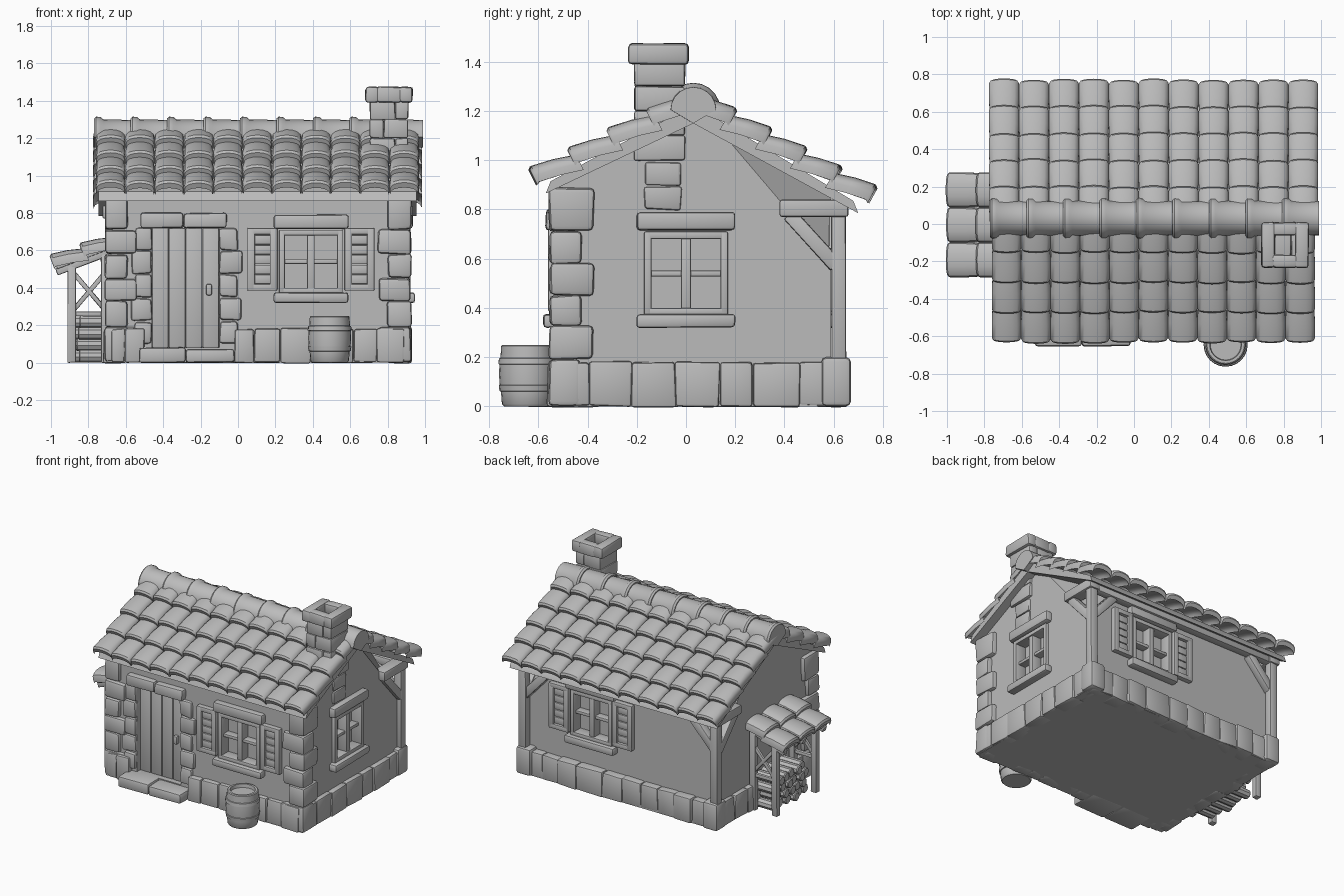
import bpy, bmesh, math, random
from mathutils import Vector, Matrix

random.seed(4)
if "Cube" in bpy.data.objects:
    bpy.data.objects.remove(bpy.data.objects["Cube"], do_unlink=True)

clay = bpy.data.materials.new("grey clay")
clay.use_nodes = True
GREY = (0.5, 0.5, 0.5, 1)
clay.diffuse_color = GREY
clay.node_tree.nodes["Principled BSDF"].inputs["Base Color"].default_value = GREY
clay.node_tree.nodes["Principled BSDF"].inputs["Roughness"].default_value = 0.8
parts = []


def finish(name, bm):
    bmesh.ops.recalc_face_normals(bm, faces=bm.faces)
    mesh = bpy.data.meshes.new(name)
    bm.to_mesh(mesh)
    bm.free()
    mesh.materials.append(clay)
    ob = bpy.data.objects.new(name, mesh)
    bpy.context.collection.objects.link(ob)
    parts.append(ob)
    return ob


def add_box(bm, box, m=Matrix(), bevel=0.012, jitter=0.0):
    a, b, c, d, e, f = box
    tmp = bmesh.new()
    bmesh.ops.create_cube(tmp, size=1)
    for v in tmp.verts:
        v.co = Vector(((a + b) / 2 + v.co.x * (b - a), (c + d) / 2 + v.co.y * (d - c), (e + f) / 2 + v.co.z * (f - e)))
        v.co += Vector([random.uniform(-jitter, jitter) for _ in range(3)])
    if bevel:
        bmesh.ops.bevel(tmp, geom=tmp.edges[:], offset=bevel, segments=2, profile=0.5, affect='EDGES')
    tmp.transform(m)
    scratch = bpy.data.meshes.new("scratch")
    tmp.to_mesh(scratch)
    tmp.free()
    bm.from_mesh(scratch)
    bpy.data.meshes.remove(scratch)


def boxes(name, items, m=Matrix(), bevel=0.012, jitter=0.0):
    bm = bmesh.new()
    for it in items:
        add_box(bm, it, m, bevel, jitter)
    return finish(name, bm)


def bars(name, pairs, t=0.02):
    # square timbers between pairs of points
    bm = bmesh.new()
    for p, q in pairs:
        p, q = Vector(p), Vector(q)
        m = Matrix.Translation((p + q) / 2) @ (q - p).to_track_quat('Z', 'X').to_matrix().to_4x4()
        h = (q - p).length / 2
        add_box(bm, (-t, t, -t, t, -h, h), m, t * 0.3, 0.002)
    return finish(name, bm)


def loft(bm, rings):
    rows = [[bm.verts.new(p) for p in r] for r in rings]
    n = len(rows[0])
    for r, s in zip(rows, rows[1:]):
        for i in range(n):
            bm.faces.new((r[i], r[(i + 1) % n], s[(i + 1) % n], s[i]))
    bm.faces.new(rows[0])
    bm.faces.new(rows[-1])


def lathe(bm, profile, m, n=20):
    loft(bm, [[m @ Vector((r * math.cos(i * math.tau / n), r * math.sin(i * math.tau / n), z)) for i in range(n)]
              for r, z in profile])


def frame(origin, u, d):
    # wall-local axes: along the wall, outwards, up
    m = Matrix((u, d, (0, 0, 1))).transposed().to_4x4()
    return Matrix.Translation(origin) @ m


X0, X1, Y0, Y1, RY = -0.68, 0.89, -0.525, 0.59, 0.03
FRONT = frame((0, Y0, 0), (1, 0, 0), (0, -1, 0))
BACK = frame((0, Y1, 0), (-1, 0, 0), (0, 1, 0))
RIGHT = frame((X1, 0, 0), (0, 1, 0), (1, 0, 0))
LEFT = frame((X0, 0, 0), (0, -1, 0), (-1, 0, 0))

# Plastered walls with door and window recesses and open upper back corners
bm = bmesh.new()
outline = [(Y0, 0), (Y1, 0), (Y1, 0.86), (RY, 1.17), (Y0, 0.89)]
loft(bm, [[Vector((x, y, z)) for y, z in outline] for x in (X0, X1)])
for s, x in ((1, X1), (-1, X0)):
    no = Vector((s / 0.17, 1 / 0.17, 1 / 0.2))
    res = bmesh.ops.bisect_plane(bm, geom=bm.verts[:] + bm.edges[:] + bm.faces[:], plane_co=(x, Y1, 0.59),
                                 plane_no=no.normalized(), clear_outer=True)
    bmesh.ops.holes_fill(bm, edges=[e for e in bm.edges if e.is_boundary])
walls = finish("walls", bm)
cut = bmesh.new()
for m, box in ((FRONT, (-0.46, -0.1, -0.07, 0.1, 0.08, 0.73)), (FRONT, (0.23, 0.55, -0.06, 0.1, 0.36, 0.71)),
               (BACK, (-0.51, -0.19, -0.06, 0.1, 0.36, 0.71)), (RIGHT, (-0.17, 0.17, -0.06, 0.1, 0.37, 0.7))):
    add_box(cut, box, m, 0)
cutter = finish("recess_cutter", cut)
cutter.hide_render = True
mod = walls.modifiers.new("recesses", 'BOOLEAN')
mod.operation, mod.object, mod.solver = 'DIFFERENCE', cutter, 'EXACT'
bpy.context.view_layer.objects.active = walls
bpy.ops.object.modifier_apply(modifier="recesses")
parts.remove(cutter)
bpy.data.objects.remove(cutter, do_unlink=True)


# Stone footing courses
def stone_row(name, m, u0, u1, count, z1=0.18, out=0.035):
    w = (u1 - u0) / count
    cuts = [u0] + [u0 + w * (i + random.uniform(-0.2, 0.2)) for i in range(1, count)] + [u1]
    return boxes(name, [(a, b, -0.06, out + random.uniform(-0.008, 0.008), 0, z1) for a, b in zip(cuts, cuts[1:])],
                 m, 0.012, 0.005)


stone_row("front_footing", FRONT, -0.02, X1, 7)
stone_row("front_left_footing", FRONT, X0, -0.5, 2)
stone_row("back_footing", BACK, -X1, -X0, 10, out=0.06)
stone_row("right_footing", RIGHT, Y0, Y1, 7)
stone_row("left_footing", LEFT, -Y1, -Y0, 7)
boxes("back_corner_blocks", [(x - 0.06, x + 0.06, 0.55, 0.67, 0, 0.2) for x in (X0 + 0.02, X1 - 0.02)], bevel=0.02)
boxes("ground_slab", [(X0 - 0.02, X1 + 0.02, Y0 - 0.02, Y1 + 0.05, 0, 0.02)], bevel=0)

# Corner quoins and door surround stones
quoins = []
levels = [0, 0.19, 0.33, 0.45, 0.58, 0.71, 0.89]
for i, (z0, z1) in enumerate(zip(levels, levels[1:])):
    lx, ly = (0.17, 0.13) if i % 2 == 0 else (0.12, 0.18)
    quoins.append((X1 + 0.03 - lx, X1 + 0.035, Y0 - 0.03, Y0 - 0.03 + ly, z0, z1))
    quoins.append((X0 - 0.03, X0 - 0.03 + lx, Y0 - 0.03, Y0 - 0.03 + ly, z0, z1))
boxes("corner_quoins", quoins, bevel=0.018, jitter=0.006)
jambs = []
for i in range(5):
    z = 0.1 + i * 0.125
    jambs.append((-0.1, 0.0 + 0.02 * (i % 2), -0.06, 0.02, z, z + 0.12))
    jambs.append((-0.55 - 0.02 * (i % 2), -0.46, -0.06, 0.02, z, z + 0.12))
boxes("door_jamb_stones", jambs, FRONT, 0.016, 0.006)
boxes("loose_wall_stones", [(-0.17, -0.02, -0.02, 0.012, 0.8 + i * 0.1, 0.89 + i * 0.1) for i in range(3)],
      RIGHT, 0.01, 0.006)

# Door, lintel and step
boxes("door_planks", [(-0.46 + i * 0.09, -0.372 + i * 0.09, -0.08, -0.035, 0.08, 0.72) for i in range(4)], FRONT, 0.006)
boxes("door_handle", [(-0.17, -0.14, -0.04, -0.005, 0.36, 0.42)], FRONT, 0.008)
boxes("door_lintel", [(-0.52, -0.29, -0.05, 0.045, 0.72, 0.8), (-0.29, -0.06, -0.05, 0.045, 0.72, 0.8)], FRONT, 0.015, 0.004)
boxes("door_step", [(-0.53, -0.28, -0.08, 0.13, 0, 0.08), (-0.28, -0.02, -0.08, 0.13, 0, 0.075)], FRONT, 0.015, 0.004)


# Windows with cross bars, sill, lintel and shutters
def window(side, m, c, shutters):
    w, z0, z1, t = 0.17, 0.37, 0.71, 0.03
    zm = (z0 + z1) / 2
    boxes(side + "_window_frame",
          [(c - w, c - w + t, -0.06, 0.025, z0, z1), (c + w - t, c + w, -0.06, 0.025, z0, z1),
           (c - w, c + w, -0.06, 0.025, z1 - t, z1), (c - w, c + w, -0.06, 0.025, z0, z0 + t),
           (c - 0.02, c + 0.02, -0.06, 0.015, z0, z1), (c - w, c + w, -0.06, 0, zm - 0.012, zm + 0.012)], m, 0.006)
    boxes(side + "_window_sill", [(c - 0.2, c + 0.2, -0.03, 0.055, 0.32, 0.375)], m, 0.014, 0.003)
    boxes(side + "_window_lintel", [(c - 0.2, c + 0.2, -0.03, 0.045, 0.715, 0.79)], m, 0.014, 0.003)
    if shutters:
        items = []
        for s in (-1, 1):
            a, b = sorted((c + s * 0.18, c + s * 0.34))
            items += [(a, a + 0.04, -0.02, 0.035, 0.385, 0.72), (b - 0.04, b, -0.02, 0.035, 0.385, 0.72),
                      (a, b, -0.02, 0.035, 0.385, 0.42), (a, b, -0.02, 0.035, 0.685, 0.72)]
            items += [(a + 0.03, b - 0.03, -0.02, 0.02, 0.42 + k * 0.053, 0.47 + k * 0.053) for k in range(5)]
        boxes(side + "_shutters", items, m, 0.006)


window("front", FRONT, 0.39, True)
window("back", BACK, -0.35, True)
window("right", RIGHT, 0.0, False)

# Back corner posts, braces and eave beams
timbers = []
for x in (X0, X1):
    timbers += [((x, 0.62, 0.15), (x, 0.62, 0.84)), ((x, 0.42, 0.78), (x, 0.61, 0.57))]
    s = 1 if x < 0 else -1
    timbers.append(((x + s * 0.19, 0.61, 0.78), (x, 0.61, 0.57)))
bars("back_posts_and_braces", timbers, 0.03)
boxes("eave_beams", [(x - 0.045, x + 0.045, 0.38, 0.66, 0.77, 0.84) for x in (X0, X1)]
      + [(X0, X1, 0.59, 0.65, 0.77, 0.83)], bevel=0.01)


# Arched tile rows laid down a slope
def tiles(name, top, down, across, cols, width, rows, length, rise=0.042, thick=0.03, lift=0.03):
    top, down, across = Vector(top), Vector(down).normalized(), Vector(across)
    n = across.cross(down)
    n = n if n.z > 0 else -n
    bm = bmesh.new()
    for i in range(cols):
        for j in range(rows):
            mid = top + across * (i + 0.5) * width
            wob = random.uniform(-0.006, 0.006)
            rings = []
            for s, h, k in ((j * length - 0.02, -0.008, 0.94), ((j + 0.4) * length, lift * 0.5, 1.0),
                            ((j + 1) * length - 0.012 + wob, lift, 1.0), ((j + 1) * length + wob, lift - 0.008, 0.95)):
                ring = []
                for r, angles in ((1, range(9)), (0, range(8, -1, -1))):
                    for a in angles:
                        t = math.pi * a / 8
                        height = h + rise * math.sin(t) ** 0.8 * k + (0 if r else -thick)
                        ring.append(mid + down * s + across * math.cos(t) * width * 0.5 * k + n * height)
                rings.append(ring)
            loft(bm, rings)
    return finish(name, bm)


# Main roof deck and tiles
bm = bmesh.new()
for y, z in ((-0.57, 0.865), (0.70, 0.785)):
    deck = [(RY, 1.15), (y, z), (y + math.copysign(0.01, y) * -2, z + 0.05), (RY, 1.225)]
    loft(bm, [[Vector((x, p, q)) for p, q in deck] for x in (-0.745, 0.955)])
finish("roof_deck", bm)
tiles("front_roof_tiles", (-0.76, RY, 1.226), (0, -1, -0.5), (1, 0, 0), 11, 0.157, 4, 0.179)
tiles("back_roof_tiles", (-0.775, RY, 1.226), (0, 1, -0.55), (1, 0, 0), 11, 0.16, 5, 0.163)

# Ridge caps, each flaring over the next
bm = bmesh.new()
for i in range(9):
    x = -0.77 + i * 0.195
    rings = []
    for dx, r in ((0, 0.1), (0.012, 0.11), (0.035, 0.108), (0.05, 0.096), (0.2, 0.092)):
        arc = [Vector((x + dx, RY + r * math.cos(math.pi * a / 10), 1.205 + r * math.sin(math.pi * a / 10))) for a in range(11)]
        rings.append(arc + [Vector((x + dx, RY, 1.15))])
    loft(bm, rings)
finish("ridge_caps", bm)

# Chimney stack with hollow cap
shaft = []
for i in range(4):
    z, split = 1.0 + i * 0.1, 0.78 + 0.06 * (i % 2)
    shaft += [(0.705, split, -0.21, -0.005, z, z + 0.1), (split, 0.91, -0.21, -0.005, z, z + 0.1)]
boxes("chimney_shaft", shaft, bevel=0.01, jitter=0.003)
boxes("chimney_cap", [(0.68, 0.755, -0.235, 0.01, 1.39, 1.475), (0.86, 0.935, -0.235, 0.01, 1.39, 1.475),
                      (0.74, 0.875, -0.235, -0.165, 1.39, 1.475), (0.74, 0.875, -0.06, 0.01, 1.39, 1.475)],
      bevel=0.016, jitter=0.003)

# Barrel
bm = bmesh.new()
lathe(bm, [(0.095, 0), (0.103, 0.01), (0.107, 0.06), (0.113, 0.062), (0.116, 0.085), (0.112, 0.087), (0.115, 0.13),
           (0.113, 0.17), (0.118, 0.172), (0.115, 0.195), (0.109, 0.197), (0.106, 0.245), (0.1, 0.25), (0.085, 0.25),
           (0.082, 0.225)], Matrix.Translation((0.49, -0.645, 0)), 24)
finish("barrel", bm)

# Lean-to shelter with stacked logs
tiles("lean_to_tiles", (-0.67, -0.285, 0.635), (-1, 0, -0.38), (0, 1, 0), 3, 0.187, 2, 0.17, lift=0.025)
bars("lean_to_rafters", [((-0.67, y, 0.6), (-0.97, y, 0.486)) for y in (-0.24, 0, 0.22)], 0.02)
boxes("lean_to_deck", [(-0.16, 0.15, -0.27, 0.255, -0.012, 0.012)],
      Matrix.Translation((-0.82, 0, 0.568)) @ Matrix.Rotation(-math.atan(0.38), 4, 'Y'), 0.004)
frames = []
for y in (-0.24, 0.22):
    frames += [((-0.89, y, 0), (-0.89, y, 0.52)), ((-0.71, y, 0), (-0.71, y, 0.58))]
bars("lean_to_posts", frames, 0.022)
cross = [((-0.89, -0.24, 0.5), (-0.89, 0.22, 0.5))]
for y in (-0.24, 0.22):
    cross += [((-0.88, y, 0.28), (-0.71, y, 0.48)), ((-0.88, y, 0.48), (-0.71, y, 0.28)), ((-0.88, y, 0.26), (-0.71, y, 0.26))]
bars("lean_to_cross_braces", cross, 0.012)
bm = bmesh.new()
for row in range(4):
    for k in range(6 - row % 2):
        y = -0.185 + k * 0.07 + 0.035 * (row % 2)
        m = Matrix.Translation((-0.86 + random.uniform(-0.02, 0.02), y, 0.035 + row * 0.061)) @ Matrix.Rotation(math.pi / 2, 4, 'Y')
        lathe(bm, [(0.028, 0), (0.034, 0.006), (0.034, 0.19)], m, 9)
finish("log_pile", bm)

# Smooth shading with crisp edges
bpy.ops.object.select_all(action='DESELECT')
for ob in parts:
    ob.select_set(True)
bpy.context.view_layer.objects.active = walls
bpy.ops.object.shade_smooth_by_angle(angle=math.radians(38))
